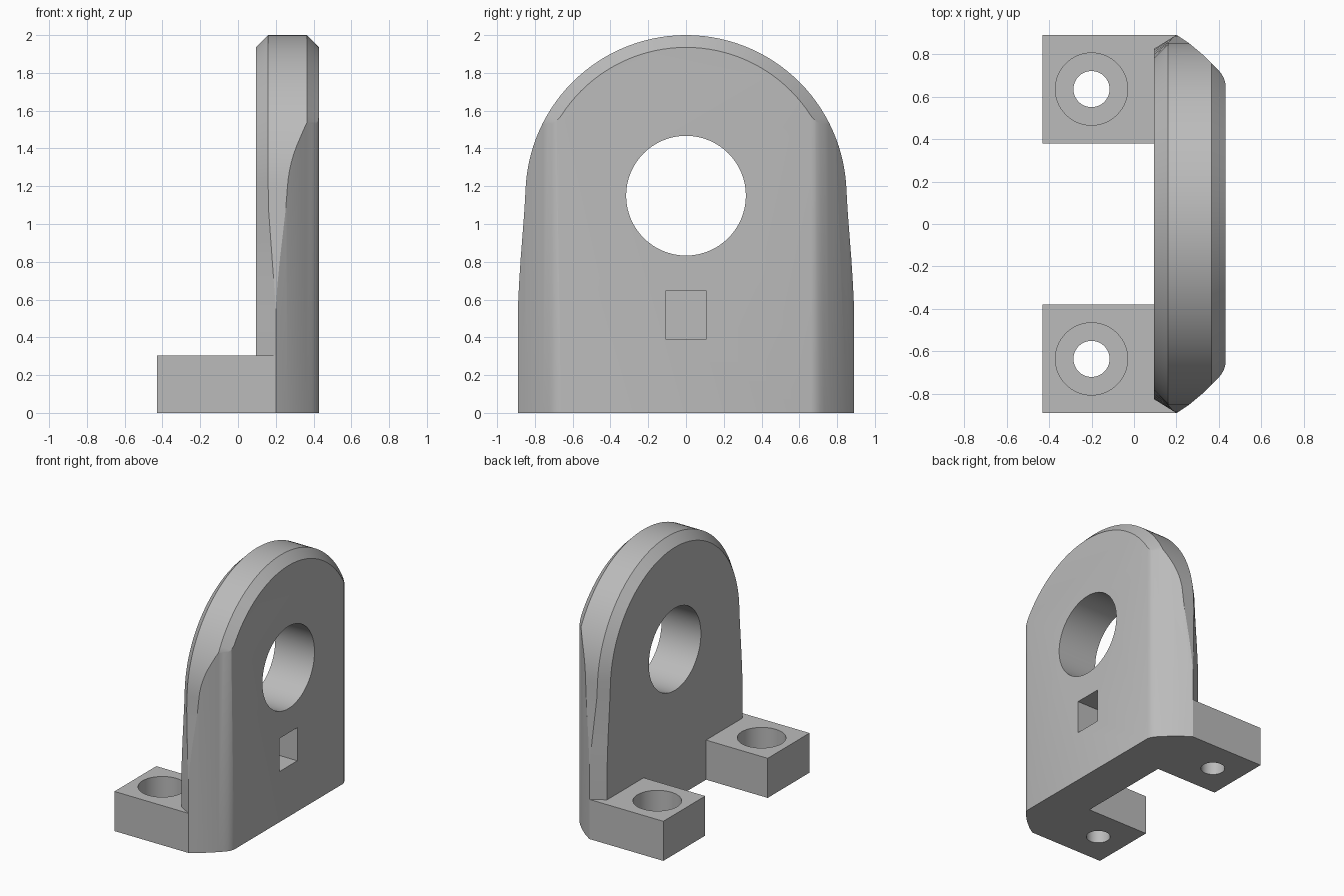
import bpy, bmesh, math
from mathutils import Matrix

cube = bpy.data.objects.get("Cube")
if cube:
    bpy.data.objects.remove(cube, do_unlink=True)

grey = bpy.data.materials.new("plain_grey")
grey.use_nodes = True
colour = (0.5, 0.5, 0.5, 1)
grey.diffuse_color = colour
grey.node_tree.nodes["Principled BSDF"].inputs["Base Color"].default_value = colour


def make(name, bm):
    bmesh.ops.recalc_face_normals(bm, faces=bm.faces[:])
    mesh = bpy.data.meshes.new(name)
    bm.to_mesh(mesh)
    bm.free()
    mesh.materials.append(grey)
    ob = bpy.data.objects.new(name, mesh)
    bpy.context.collection.objects.link(ob)
    return ob


def loft(name, rings):
    """Closed solid through rings that have equal point counts."""
    bm = bmesh.new()
    loops = [[bm.verts.new(p) for p in ring] for ring in rings]
    n = len(loops[0])
    for a, b in zip(loops, loops[1:]):
        for i in range(n):
            j = (i + 1) % n
            bm.faces.new((a[i], a[j], b[j], b[i]))
    bm.faces.new(loops[0])
    bm.faces.new(loops[-1])
    return make(name, bm)


def box(name, x0, x1, y0, y1, z0, z1):
    ring = [(x0, y0), (x1, y0), (x1, y1), (x0, y1)]
    return loft(name, [[(x, y, z) for x, y in ring] for z in (z0, z1)])


def cylinder(name, radius, depth, centre, along_x=False):
    bm = bmesh.new()
    turn = Matrix.Rotation(math.pi / 2, 4, 'Y') if along_x else Matrix()
    bmesh.ops.create_cone(bm, cap_ends=True, segments=64, radius1=radius, radius2=radius,
                          depth=depth, matrix=Matrix.Translation(centre) @ turn)
    return make(name, bm)


def combine(target, other, operation):
    mod = target.modifiers.new(operation, 'BOOLEAN')
    mod.object = other
    mod.operation = operation
    mod.solver = 'EXACT'
    bpy.context.view_layer.objects.active = target
    bpy.ops.object.modifier_apply(modifier=mod.name)
    bpy.data.objects.remove(other, do_unlink=True)


# Arched outline of the upright plate, with flared lower sides
CENTRE, RADIUS, BEVEL = 1.15, 0.85, 0.065
side = [(0.89, 0), (0.89, 0.3), (0.89, 0.55), (0.884, 0.68), (0.875, 0.82), (0.864, 0.96), (0.855, 1.08)]
arc = [(RADIUS * math.cos(math.radians(a)), CENTRE + RADIUS * math.sin(math.radians(a)))
       for a in range(3, 178, 3)]
outline = side + arc + [(-y, z) for y, z in reversed(side)]


def inset(y, z):
    if z > CENTRE:
        k = 1 - BEVEL / RADIUS
        return y * k, CENTRE + (z - CENTRE) * k
    return y - math.copysign(BEVEL, y), z


def back_edge(z):
    return 0.16 + 0.04 * min(1, max(0, (1.1 - z) / 0.55))


bracket = loft("bracket", [
    [(0.095, *inset(y, z)) for y, z in outline],
    [(back_edge(z), y, z) for y, z in outline],
    [(0.365, y, z) for y, z in outline],
    [(0.43, *inset(y, z)) for y, z in outline]])

# Rounded vertical shoulders, made by intersecting with an upright prism
shoulder = [(0.0, 1.02), (0.2, 0.89), (0.26, 0.85), (0.33, 0.792), (0.39, 0.732),
            (0.41, 0.709), (0.423, 0.687), (0.43, 0.66)]
section = shoulder + [(x, -y) for x, y in reversed(shoulder)]
section = [(x + 0.0005 if x == 0.43 else x, y) for x, y in section]
prism = loft("shoulder_prism", [[(x, y, z) for x, y in section] for z in (-0.2, 2.2)])
combine(bracket, prism, 'INTERSECT')

# Mounting feet with counterbored bolt holes
for s in (-1, 1):
    y0, y1 = sorted((s * 0.38, s * 0.89))
    combine(bracket, box("foot", -0.43, 0.198, y0, y1, 0, 0.305), 'UNION')
for s in (-1, 1):
    combine(bracket, cylinder("bolt_hole", 0.085, 1, (-0.2, s * 0.635, 0.2)), 'DIFFERENCE')
    combine(bracket, cylinder("counterbore", 0.17, 0.4, (-0.2, s * 0.635, 0.305)), 'DIFFERENCE')

# Large through hole and blind square pocket
combine(bracket, cylinder("main_hole", 0.317, 2, (0.2, 0, CENTRE), True), 'DIFFERENCE')
combine(bracket, box("square_pocket", 0.18, 0.6, -0.108, 0.108, 0.39, 0.645), 'DIFFERENCE')

bpy.ops.object.select_all(action='DESELECT')
bracket.select_set(True)
bpy.context.view_layer.objects.active = bracket
bpy.ops.object.shade_smooth_by_angle(angle=math.radians(25))
